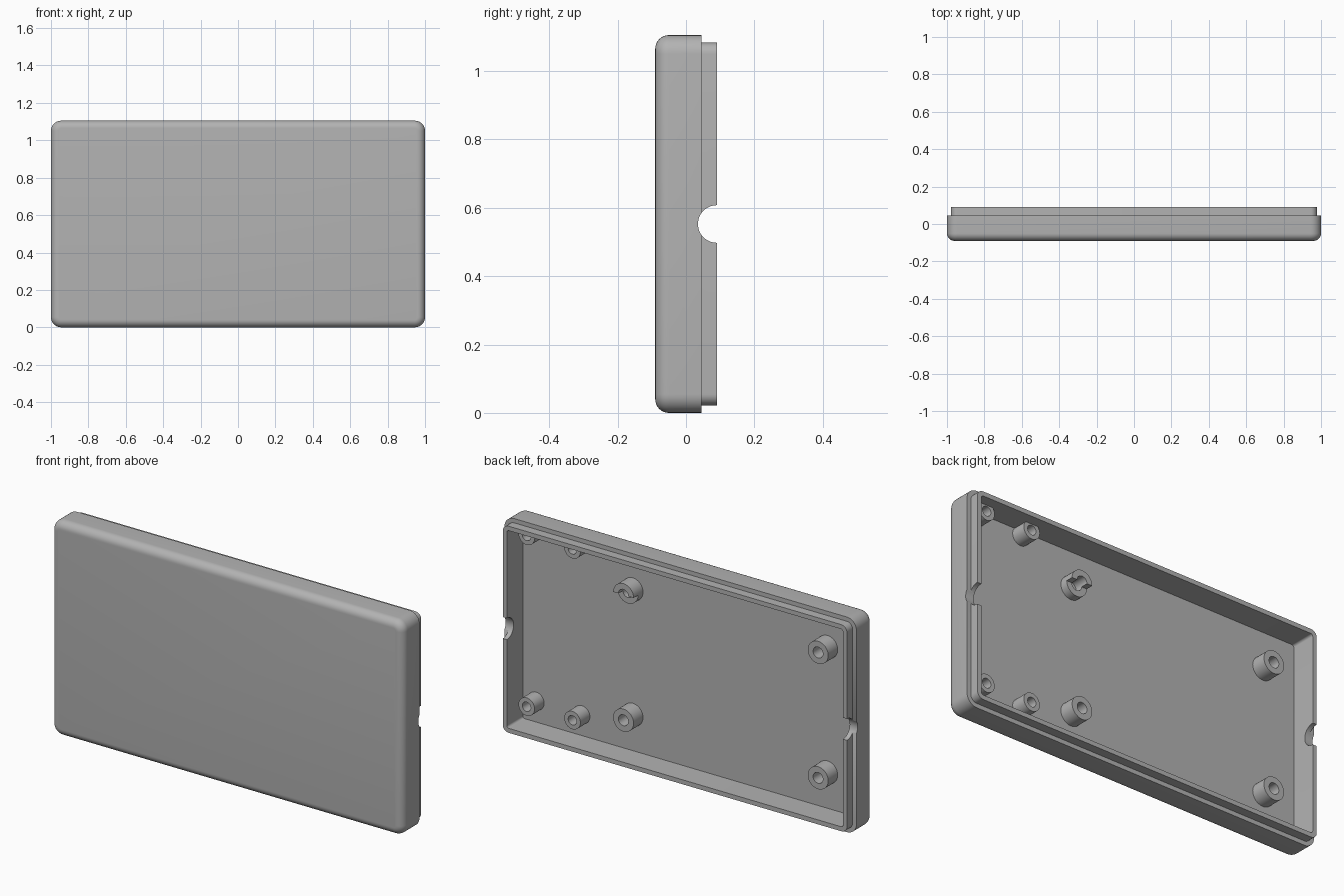
import bpy, bmesh, math
from math import sin, cos, pi
from mathutils import Vector

if "Cube" in bpy.data.objects:
    bpy.data.objects.remove(bpy.data.objects["Cube"], do_unlink=True)

HEIGHT = 1.105
MID_Z = HEIGHT / 2
FRONT, STEP, BACK, FLOOR = -0.09, 0.045, 0.09, -0.04
BOSS_TOP = 0.037

plastic = bpy.data.materials.new("grey plastic")
plastic.use_nodes = True
plastic.diffuse_color = (0.45, 0.45, 0.45, 1)
plastic.node_tree.nodes["Principled BSDF"].inputs["Base Color"].default_value = plastic.diffuse_color


def rounded_ring(inset, y, radius, steps=8):
    """Rounded rectangle in the xz plane."""
    pts = []
    w, h = 1 - inset - radius, MID_Z - inset - radius
    for q, (sx, sz) in enumerate(((1, 1), (-1, 1), (-1, -1), (1, -1))):
        for i in range(steps + 1):
            a = (q + i / steps) * pi / 2
            pts.append(Vector((sx * w + radius * cos(a), y, MID_Z + sz * h + radius * sin(a))))
    return pts


def circle_ring(x, z, radius, y, sides=32):
    return [Vector((x + radius * cos(2 * pi * i / sides), y, z + radius * sin(2 * pi * i / sides)))
            for i in range(sides)]


def loft(name, rings):
    """Skin a row of rings and cap both ends."""
    bm = bmesh.new()
    loops = [[bm.verts.new(p) for p in ring] for ring in rings]
    for a, b in zip(loops, loops[1:]):
        for i in range(len(a)):
            j = (i + 1) % len(a)
            bm.faces.new((a[i], a[j], b[j], b[i]))
    bm.faces.new(loops[0])
    bm.faces.new(loops[-1])
    bmesh.ops.recalc_face_normals(bm, faces=bm.faces)
    mesh = bpy.data.meshes.new(name)
    bm.to_mesh(mesh)
    bm.free()
    mesh.materials.append(plastic)
    obj = bpy.data.objects.new(name, mesh)
    bpy.context.collection.objects.link(obj)
    return obj


def cut(target, cutter):
    cutter.hide_render = True
    cutter.hide_set(True)
    mod = target.modifiers.new("cut", "BOOLEAN")
    mod.operation = "DIFFERENCE"
    mod.solver = "EXACT"
    mod.object = cutter


def smooth(obj):
    bpy.ops.object.select_all(action="DESELECT")
    obj.select_set(True)
    bpy.context.view_layer.objects.active = obj
    for mod in list(obj.modifiers):
        bpy.ops.object.modifier_apply(modifier=mod.name)
    bpy.ops.object.shade_smooth_by_angle(angle=math.radians(35))


# Shell: rounded front edge, outer wall, stepped lip, hollow inside
fillet = 0.04
rings = []
for i in range(9):
    a = i / 8 * pi / 2
    inset = fillet * (1 - sin(a))
    rings.append(rounded_ring(inset, FRONT + fillet * (1 - cos(a)), 0.055 - inset))
rings += [rounded_ring(0, STEP, 0.055),
          rounded_ring(0.022, STEP, 0.033),
          rounded_ring(0.022, BACK, 0.033),
          rounded_ring(0.045, BACK, 0.012),
          rounded_ring(0.045, FLOOR, 0.012)]
shell = loft("shell", rings)

# Half-round cable notches through both end walls
bpy.ops.mesh.primitive_cylinder_add(vertices=48, radius=0.055, depth=3,
                                    location=(0, BACK, MID_Z), rotation=(0, pi / 2, 0))
notch = bpy.context.object
notch.name = "notch_cutter"
cut(shell, notch)
smooth(shell)


def boss(name, x, z, radius, hole):
    return loft(name, [circle_ring(x, z, radius, FLOOR - 0.01),
                       circle_ring(x, z, radius, BOSS_TOP),
                       circle_ring(x, z, hole, BOSS_TOP),
                       circle_ring(x, z, hole, FLOOR + 0.002)])


# Screw bosses: four large, four small
helpers = [notch]
for side, x in (("left", 0.33), ("right", -0.776)):
    for level, z in (("lower", MID_Z - 0.322), ("upper", MID_Z + 0.322)):
        post = boss(f"{level}_{side}_large_boss", x, z, 0.058, 0.028)
        if (side, level) == ("left", "upper"):
            # This boss has its lower half cut back
            bpy.ops.mesh.primitive_cube_add(size=0.2, location=(x, 0.1, z - 0.1))
            helpers.append(bpy.context.object)
            helpers[-1].name = "boss_cutter"
            cut(post, helpers[-1])
        smooth(post)
for side, x in (("outer", 0.88), ("inner", 0.62)):
    for level, z in (("lower", 0.153), ("upper", 1.03)):
        smooth(boss(f"{level}_{side}_small_boss", x, z, 0.046, 0.024))

# Remove the used cutters
for helper in helpers:
    bpy.data.objects.remove(helper, do_unlink=True)
